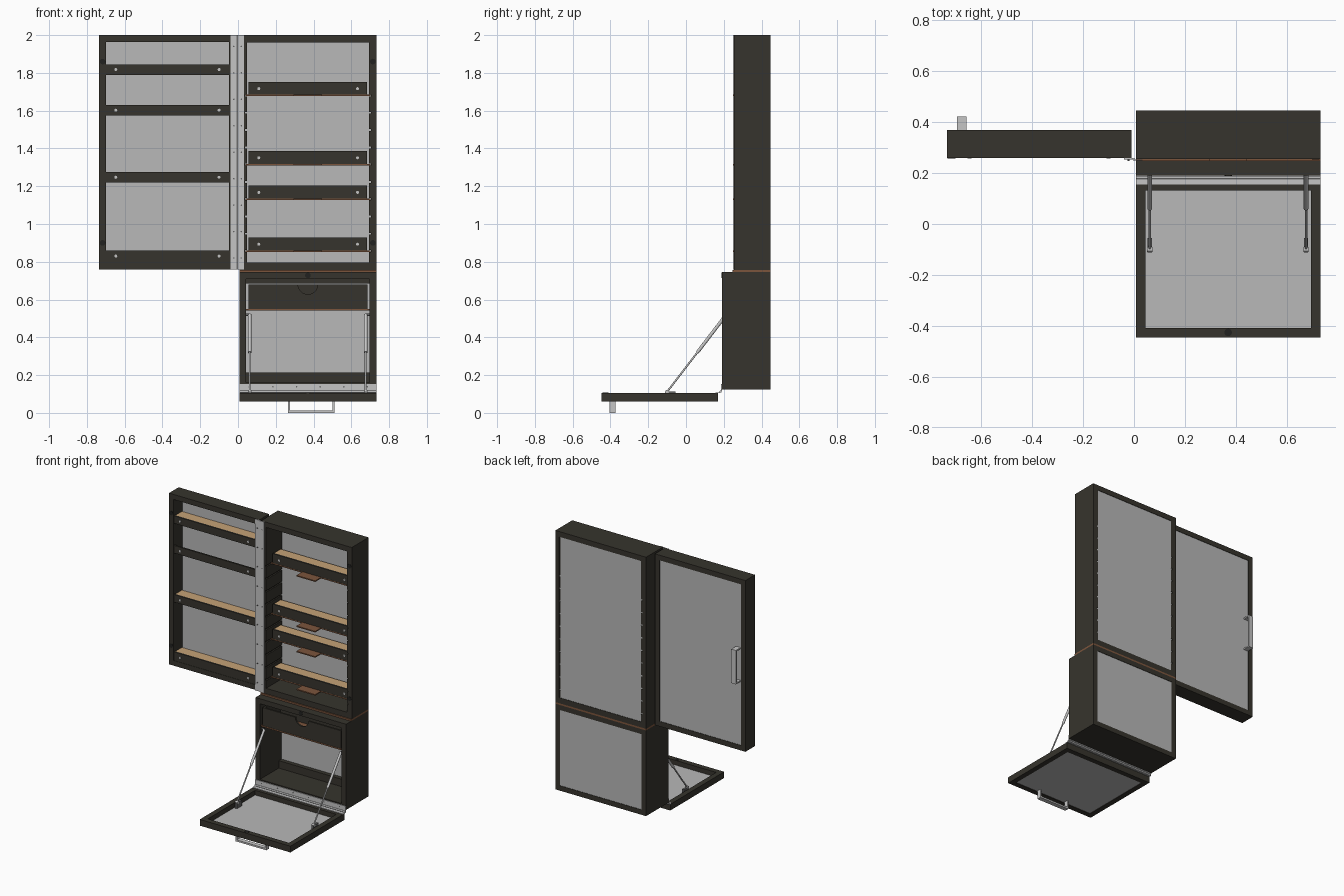
import bpy, bmesh, math
from mathutils import Vector, Matrix

cube = bpy.data.objects.get("Cube")
if cube:
    bpy.data.objects.remove(cube, do_unlink=True)


def material(name, color, metallic=0.0):
    m = bpy.data.materials.new(name)
    m.use_nodes = True
    m.diffuse_color = (*color, 1)
    m.node_tree.nodes["Principled BSDF"].inputs["Base Color"].default_value = (*color, 1)
    return m


DARK = material("dark stained wood", (0.037, 0.034, 0.026))
PANEL = material("grey panel", (0.48, 0.48, 0.48))
METAL = material("light metal", (0.56, 0.56, 0.56))
STEEL = material("dark steel", (0.13, 0.13, 0.13))
BROWN = material("brown board", (0.2, 0.09, 0.045))
TAN = material("pale wood", (0.56, 0.36, 0.18))
BLACK = material("black magnet", (0.015, 0.015, 0.014))


def finish(name, bm, mat, smooth=False):
    bmesh.ops.recalc_face_normals(bm, faces=bm.faces)
    mesh = bpy.data.meshes.new(name)
    bm.to_mesh(mesh)
    bm.free()
    mesh.materials.append(mat)
    ob = bpy.data.objects.new(name, mesh)
    bpy.context.collection.objects.link(ob)
    if smooth:
        bpy.ops.object.select_all(action='DESELECT')
        ob.select_set(True)
        bpy.context.view_layer.objects.active = ob
        bpy.ops.object.shade_smooth_by_angle()
    return ob


def boxes(name, mat, *ranges):
    """One object from boxes given as x0, x1, y0, y1, z0, z1."""
    bm = bmesh.new()
    for x0, x1, y0, y1, z0, z1 in ranges:
        centre = Matrix.Translation(((x0 + x1) / 2, (y0 + y1) / 2, (z0 + z1) / 2))
        size = Matrix.Diagonal((x1 - x0, y1 - y0, z1 - z0, 1))
        bmesh.ops.create_cube(bm, size=1, matrix=centre @ size)
    return finish(name, bm, mat)


def rods(name, mat, radius, *ends, sides=16):
    """One object from cylinders given as pairs of end points."""
    bm = bmesh.new()
    for a, b in ends:
        a, b = Vector(a), Vector(b)
        turn = (b - a).to_track_quat('Z', 'Y').to_matrix().to_4x4()
        bmesh.ops.create_cone(bm, cap_ends=True, segments=sides, radius1=radius, radius2=radius,
                              depth=(b - a).length, matrix=Matrix.Translation((a + b) / 2) @ turn)
    return finish(name, bm, mat, True)


def dots(name, mat, radius, y, points):
    """Thin round discs facing the front."""
    rods(name, mat, radius, *[((x, y, z), (x, y + 0.006, z)) for x, z in points])


def upright_frame(name, x0, x1, y0, y1, z0, z1, t):
    boxes(name, DARK, (x0, x1, y0, y1, z1 - t, z1), (x0, x1, y0, y1, z0, z0 + t),
          (x0, x0 + t, y0, y1, z0 + t, z1 - t), (x1 - t, x1, y0, y1, z0 + t, z1 - t))


L, R, BACK = 0.007, 0.733, 0.447
MID = (L + R) / 2
FRONT, LOW_FRONT = 0.255, 0.19

# Upper cabinet: shell, grooved side liners, back panel
upright_frame("upper_cabinet_shell", L, R, FRONT, BACK, 0.757, 2, 0.03)
boxes("upper_cabinet_rails", DARK, (L + 0.03, R - 0.03, FRONT, BACK, 1.962, 1.97),
      (L + 0.03, R - 0.03, FRONT, BACK, 0.787, 0.797))
pitch, groove, first = 0.0915, 0.01, 0.857
liners = []
for i in range(11):
    low = 0.797 if i == 0 else first + (i - 1) * pitch + groove / 2
    high = 1.962 if i == 10 else first + i * pitch - groove / 2
    for x in (L + 0.03, R - 0.04):
        liners.append((x, x + 0.01, FRONT, BACK - 0.001, low, high))
boxes("grooved_side_liners", DARK, *liners)
boxes("upper_back_panel", PANEL, (L + 0.03, R - 0.03, 0.436, 0.444, 0.797, 1.962))
boxes("base_sheet", BROWN, (L, R, 0.247, BACK, 0.745, 0.757))

# Sliding shelves with a pull tab, dark lip and pale rack top
for n, slot in enumerate((0, 3, 5, 9)):
    z = first + slot * pitch
    boxes(f"shelf_board_{n}", BROWN, (L + 0.032, R - 0.032, 0.315, 0.434, z - 0.004, z + 0.004),
          (MID - 0.075, MID + 0.075, 0.248, 0.315, z - 0.004, z + 0.004))
    boxes(f"shelf_lip_{n}", DARK, (0.055, 0.683, 0.316, 0.328, z + 0.004, z + 0.072))
    boxes(f"shelf_rack_{n}", TAN, (0.055, 0.683, 0.328, 0.41, z + 0.056, z + 0.068))
    dots(f"shelf_screws_{n}", METAL, 0.008, 0.312, [(0.11, z + 0.036), (0.633, z + 0.036)])

# Side-hung door with its racks
DL, DR, DF, DB = -0.735, -0.01, 0.26, 0.37
upright_frame("door_frame", DL, DR, DF, DB, 0.76, 2, 0.037)
boxes("door_panel", PANEL, (DL + 0.037, DR - 0.037, 0.359, 0.367, 0.797, 1.963))
for n, (low, high) in enumerate(((0.797, 0.86), (1.22, 1.275), (1.575, 1.63), (1.79, 1.845))):
    boxes(f"door_lip_{n}", DARK, (DL + 0.037, DR - 0.037, DF + 0.002, DF + 0.014, low, high))
    if n != 2:
        boxes(f"door_rack_{n}", TAN,
              (DL + 0.037, DR - 0.037, DF + 0.014, 0.355, high - 0.016, high - 0.004))
    z = 0.83 if n == 0 else (low + high) / 2
    dots(f"door_screws_{n}", METAL, 0.008, DF - 0.002, [(-0.647, z), (-0.1, z)])

# Magnets
dots("door_magnets", BLACK, 0.015, DF - 0.002, [(-0.717, 1.86), (-0.717, 0.9)])
dots("cabinet_magnets", BLACK, 0.015, FRONT - 0.002, [(0.714, 1.86), (0.714, 0.9)])
dots("lower_magnet", BLACK, 0.015, LOW_FRONT - 0.002, [(MID, 0.728)])
rods("flap_magnet", BLACK, 0.015, ((MID, -0.426, 0.1), (MID, -0.426, 0.107)))

# Long upright hinge
boxes("door_hinge_leaves", METAL, (-0.04, -0.003, 0.253, 0.259, 0.76, 2),
      (0.003, 0.033, 0.249, 0.254, 0.76, 2))
rods("door_hinge_pin", METAL, 0.005, ((0, 0.254, 0.76), (0, 0.254, 2)))
dots("door_hinge_screws", STEEL, 0.004, 0.248,
     [(x, 0.82 + i * 0.14) for i in range(9) for x in (-0.022, 0.018)])

# Lower cabinet
upright_frame("lower_cabinet_shell", L, R, LOW_FRONT, BACK, 0.125, 0.745, 0.036)
boxes("lower_back_panel", PANEL, (L + 0.036, R - 0.036, 0.436, 0.444, 0.161, 0.709))
boxes("lower_inner_rails", DARK, (L + 0.036, R - 0.036, 0.405, 0.435, 0.161, 0.215),
      (L + 0.036, R - 0.036, 0.405, 0.435, 0.684, 0.709))

# Drawer with a half-round finger notch
bm = bmesh.new()
outline = [(0.685, 0.68), (0.685, 0.55), (0.055, 0.55), (0.055, 0.68)]
for i in range(17):
    a = math.pi + math.pi * i / 16
    outline.append((MID + 0.052 * math.cos(a), 0.68 + 0.052 * math.sin(a)))
face = bm.faces.new([bm.verts.new((x, 0.202, z)) for x, z in outline])
side = bmesh.ops.extrude_face_region(bm, geom=[face])
bmesh.ops.translate(bm, vec=(0, 0.012, 0), verts=[v for v in side["geom"] if isinstance(v, bmesh.types.BMVert)])
finish("drawer_front", bm, DARK)
boxes("drawer_sides", DARK, (0.055, 0.067, 0.214, 0.4, 0.55, 0.68),
      (0.673, 0.685, 0.214, 0.4, 0.55, 0.68), (0.067, 0.673, 0.388, 0.4, 0.55, 0.68))
boxes("drawer_board", BROWN, (L + 0.036, R - 0.036, 0.2, 0.43, 0.541, 0.55))

# Fold-down flap
FF, FB, FZ0, FZ1, T = -0.447, 0.17, 0.06, 0.105, 0.038
boxes("flap_frame", DARK, (L, R, FF, FF + T, FZ0, FZ1), (L, R, FB - T, FB, FZ0, FZ1),
      (L, L + T, FF + T, FB - T, FZ0, FZ1), (R - T, R, FF + T, FB - T, FZ0, FZ1))
boxes("flap_panel", PANEL, (L + T, R - T, FF + T, FB - T, 0.063, 0.071))
boxes("flap_hinge_leaves", METAL, (L, R, 0.155, 0.18, FZ1, 0.109),
      (L, R, 0.185, LOW_FRONT, 0.118, 0.153))
rods("flap_hinge_pin", METAL, 0.006, ((L, 0.183, 0.113), (R, 0.183, 0.113)))
dots("flap_hinge_screws", STEEL, 0.004, 0.184, [(0.06 + i * 0.125, 0.138) for i in range(6)])

# Gas struts holding the flap, one on each side
foot, joint, top = Vector((0, -0.1, 0.112)), Vector((0, 0.06, 0.32)), Vector((0, 0.213, 0.52))
for name, x, wall in (("right", 0.062, 0.043), ("left", 0.676, 0.697)):
    off = Vector((x, 0, 0))
    rods(f"{name}_strut_tube", METAL, 0.009, (joint + off, top + off))
    rods(f"{name}_strut_rod", METAL, 0.005, (foot + off, joint + off))
    rods(f"{name}_strut_top_stud", STEEL, 0.007, ((x, top.y, top.z), (wall, top.y, top.z)))
    boxes(f"{name}_strut_foot", STEEL, (x - 0.008, x + 0.008, -0.112, -0.055, 0.071, 0.112))
    rods(f"{name}_strut_ball", METAL, 0.01, ((x - 0.01, foot.y, foot.z), (x + 0.01, foot.y, foot.z)))

# Bow handles on the outer faces
boxes("flap_handle", METAL, (0.265, 0.51, -0.405, -0.373, 0, 0.012),
      (0.265, 0.274, -0.405, -0.373, 0.012, FZ0 + 0.003),
      (0.501, 0.51, -0.405, -0.373, 0.012, FZ0 + 0.003))
boxes("door_handle", METAL, (-0.695, -0.658, 0.41, 0.422, 1.257, 1.503),
      (-0.695, -0.658, 0.366, 0.41, 1.257, 1.266),
      (-0.695, -0.658, 0.366, 0.41, 1.494, 1.503))
